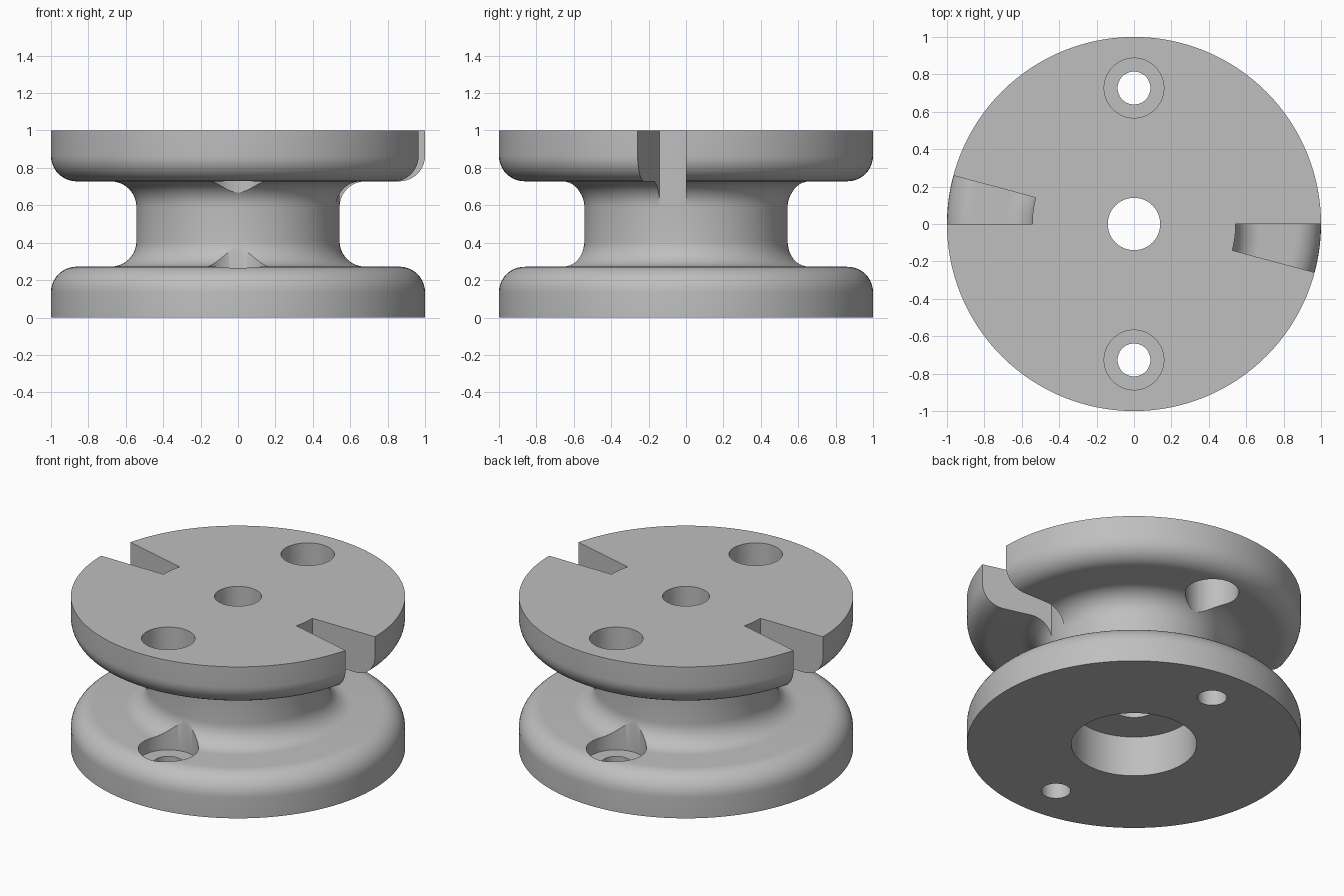
import bpy, bmesh
from math import sin, cos, pi, radians
from mathutils import Matrix, Vector

old = bpy.data.objects.get("Cube")
if old:
    bpy.data.objects.remove(old)

grey = bpy.data.materials.new("plain grey")
grey.use_nodes = True
grey.diffuse_color = (0.52, 0.52, 0.52, 1)
grey.node_tree.nodes["Principled BSDF"].inputs["Base Color"].default_value = grey.diffuse_color


def make_object(name, bm):
    bmesh.ops.recalc_face_normals(bm, faces=bm.faces[:])
    mesh = bpy.data.meshes.new(name)
    bm.to_mesh(mesh)
    bm.free()
    mesh.materials.append(grey)
    ob = bpy.data.objects.new(name, mesh)
    bpy.context.collection.objects.link(ob)
    return ob


def lathe(name, profile, steps):
    """Revolve a closed (radius, z) outline around the z axis."""
    bm = bmesh.new()
    rings = []
    for i in range(steps):
        a = 2 * pi * i / steps
        rings.append([bm.verts.new((r * cos(a), r * sin(a), z)) for r, z in profile])
    n = len(profile)
    for i in range(steps):
        a, b = rings[i], rings[(i + 1) % steps]
        for j in range(n):
            k = (j + 1) % n
            bm.faces.new((a[j], b[j], b[k], a[k]))
    # close the axis where the outline touches it
    bmesh.ops.remove_doubles(bm, verts=bm.verts[:], dist=1e-6)
    return make_object(name, bm)


def arc(cx, cz, radius, start, end, steps=10):
    angles = [radians(start + (end - start) * i / steps) for i in range(steps + 1)]
    return [(cx + radius * cos(a), cz + radius * sin(a)) for a in angles]


def prism(name, outline, z0, z1):
    bm = bmesh.new()
    face = bm.faces.new([bm.verts.new((x, y, z0)) for x, y in outline])
    top = bmesh.ops.extrude_face_region(bm, geom=[face])["geom"]
    verts = [g for g in top if isinstance(g, bmesh.types.BMVert)]
    bmesh.ops.translate(bm, verts=verts, vec=Vector((0, 0, z1 - z0)))
    return make_object(name, bm)


# Spool: flanges with rounded rims, filleted hub, stepped centre bore
R = 0.137
LOW, HIGH, HUB = 0.272, 0.728, 0.543
BORE, HOLE, STEP = 0.375, 0.14, 0.267
outline = [(BORE, 0), (1, 0)]
outline += arc(1 - R, LOW - R, R, 0, 90)
outline += arc(HUB + R, LOW + R, R, 270, 180)
outline += arc(HUB + R, HIGH - R, R, 180, 90)
outline += arc(1 - R, HIGH + R, R, 270, 360)
outline += [(1, 1), (HOLE, 1), (HOLE, STEP), (BORE, STEP)]
spool = lathe("spool", outline, 128)

cutters = []
for side in (0, pi):
    turn = Matrix.Rotation(side, 4, "Z")

    # Screw hole: wide access above, counterbore and narrow hole below
    screw = [(0, -0.1), (0.088, -0.1), (0.088, 0.18), (0.18, 0.18),
             (0.18, 0.5), (0.16, 0.5), (0.16, 1.1), (0, 1.1)]
    hole = lathe("screw_hole_cutter", screw[1:-1], 48)
    bm = bmesh.new()
    bm.from_mesh(hole.data)
    # replace the inner wall by end caps so the cutter is solid
    wall = [f for f in bm.faces
            if max(v.co.z for v in f.verts) - min(v.co.z for v in f.verts) > 1.15]
    bmesh.ops.delete(bm, geom=wall, context="FACES")
    bmesh.ops.holes_fill(bm, edges=[e for e in bm.edges if e.is_boundary], sides=0)
    bmesh.ops.recalc_face_normals(bm, faces=bm.faces[:])
    bm.to_mesh(hole.data)
    bm.free()
    hole.matrix_world = turn @ Matrix.Translation((0, -0.727, 0))
    cutters.append(hole)

    # Wedge slot through the upper flange
    wedge = arc(0, 0, HUB + 0.001, -15, 0, 6) + arc(0, 0, 1.15, 0, -15, 6)
    slot = prism("slot_cutter", wedge, 0.5, 1.1)
    slot.matrix_world = turn
    cutters.append(slot)

for cutter in cutters:
    cutter.hide_render = True
    mod = spool.modifiers.new("cut", "BOOLEAN")
    mod.operation = "DIFFERENCE"
    mod.solver = "EXACT"
    mod.object = cutter

# Bake the cuts and drop the cutters
bpy.context.view_layer.update()
baked = bpy.data.meshes.new_from_object(
    spool.evaluated_get(bpy.context.evaluated_depsgraph_get()))
spool.modifiers.clear()
spool.data = baked
for cutter in cutters:
    bpy.data.objects.remove(cutter)

for ob in bpy.context.selected_objects:
    ob.select_set(False)
spool.select_set(True)
bpy.context.view_layer.objects.active = spool
bpy.ops.object.shade_smooth_by_angle(angle=radians(30))
